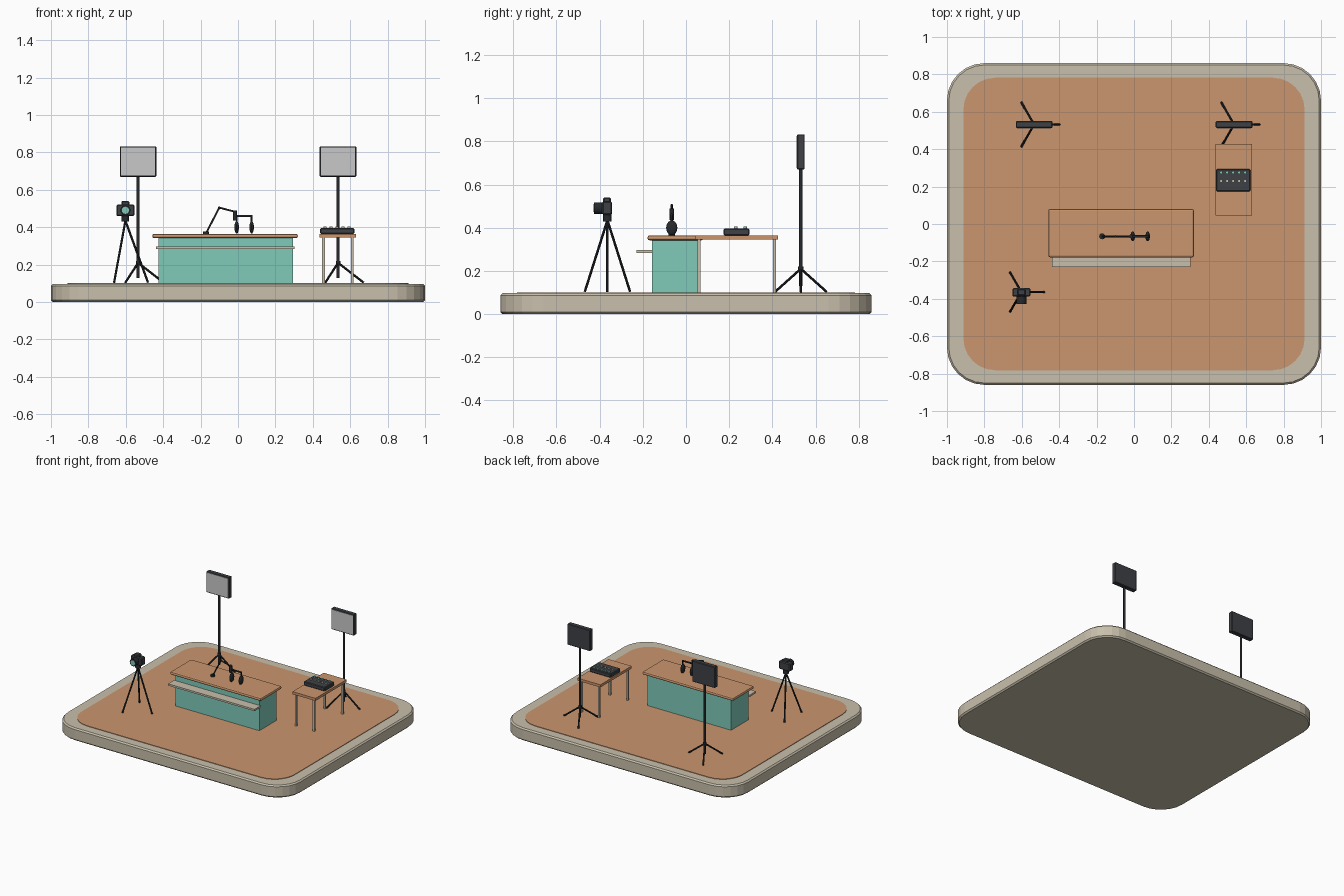
import bpy, bmesh, math
from mathutils import Vector

if "Cube" in bpy.data.objects:
    bpy.data.objects.remove(bpy.data.objects["Cube"])


def material(name, hexa):
    lin = lambda c: c / 12.92 if c <= 0.04045 else ((c + 0.055) / 1.055) ** 2.4
    m = bpy.data.materials.new(name)
    m.diffuse_color = [lin(int(hexa[i:i + 2], 16) / 255) for i in (0, 2, 4)] + [1]
    m.use_nodes = True
    m.node_tree.nodes["Principled BSDF"].inputs["Base Color"].default_value = m.diffuse_color
    return m


BEIGE = material("warm_beige", "C9C0AC")
WOOD = material("orange_wood", "CB966E")
TEAL = material("teal", "80CBBA")
DARK = material("dark_grey", "3E4145")
BLACK = material("near_black", "26292C")
PALE = material("light_panel_grey", "C9C9C9")


def finish(name, bm, mat, smooth=False):
    bmesh.ops.recalc_face_normals(bm, faces=bm.faces)
    me = bpy.data.meshes.new(name)
    bm.to_mesh(me)
    bm.free()
    me.materials.append(mat)
    ob = bpy.data.objects.new(name, me)
    bpy.context.collection.objects.link(ob)
    if smooth:
        bpy.ops.object.select_all(action='DESELECT')
        bpy.context.view_layer.objects.active = ob
        ob.select_set(True)
        bpy.ops.object.shade_smooth_by_angle(angle=math.radians(40))
    return ob


def box(name, x, y, z, mat, bevel=0, segs=1):
    """Box from (min, max) pairs on each axis."""
    bm = bmesh.new()
    bmesh.ops.create_cube(bm, size=1)
    for v in bm.verts:
        v.co = [(a + b) / 2 + c * (b - a) for (a, b), c in zip((x, y, z), v.co)]
    if bevel:
        bmesh.ops.bevel(bm, geom=bm.edges[:], offset=bevel, segments=segs,
                        profile=0.5, affect='EDGES')
    return finish(name, bm, mat)


def rod(name, a, b, r, mat, r2=None, sides=12):
    """Round bar between two points."""
    a, b = Vector(a), Vector(b)
    bm = bmesh.new()
    bmesh.ops.create_cone(bm, cap_ends=True, segments=sides, radius1=r,
                          radius2=r if r2 is None else r2, depth=(b - a).length)
    bm.transform((b - a).to_track_quat('Z', 'Y').to_matrix().to_4x4())
    bmesh.ops.translate(bm, verts=bm.verts, vec=(a + b) / 2)
    return finish(name, bm, mat, True)


def ball(name, c, size, mat):
    bm = bmesh.new()
    bmesh.ops.create_uvsphere(bm, u_segments=16, v_segments=10, radius=1)
    bmesh.ops.scale(bm, verts=bm.verts, vec=size)
    bmesh.ops.translate(bm, verts=bm.verts, vec=c)
    return finish(name, bm, mat, True)


def slab(name, hx, hy, r, z0, z1, mat, bevel=0):
    """Rounded rectangle plate."""
    bm = bmesh.new()
    pts, n = [], 6
    for k, (sx, sy) in enumerate(((1, 1), (-1, 1), (-1, -1), (1, -1))):
        for i in range(n + 1):
            t = math.pi / 2 * (k + i / n)
            pts.append((sx * (hx - r) + r * math.cos(t), sy * (hy - r) + r * math.sin(t), z0))
    f = bm.faces.new([bm.verts.new(p) for p in pts])
    new = bmesh.ops.extrude_face_region(bm, geom=[f])['geom']
    bmesh.ops.translate(bm, vec=(0, 0, z1 - z0),
                        verts=[g for g in new if isinstance(g, bmesh.types.BMVert)])
    if bevel:
        rim = [e for e in bm.edges if abs(e.verts[0].co.z - e.verts[1].co.z) < 1e-6]
        bmesh.ops.bevel(bm, geom=rim, offset=bevel, segments=1, affect='EDGES')
    return finish(name, bm, mat)


def tripod(name, x, y, top, reach, r):
    for i in range(3):
        t = i * math.tau / 3
        rod(f"{name}_leg_{i + 1}", (x, y, top),
            (x + reach * math.cos(t), y + reach * math.sin(t), 0.104), r, BLACK, sides=8)


# Platform and wooden floor
slab("platform", 1, 0.86, 0.2, 0, 0.097, BEIGE, 0.01)
slab("floor", 0.912, 0.782, 0.17, 0.094, 0.101, WOOD)

# Presenter desk
box("desk_body", (-0.425, 0.293), (-0.157, 0.055), (0.1, 0.345), TEAL)
box("desk_counter", (-0.458, 0.32), (-0.178, 0.08), (0.342, 0.365), WOOD, 0.009, 2)
box("desk_shelf", (-0.438, 0.303), (-0.23, -0.155), (0.283, 0.297), BEIGE)

# Boom microphone on the desk
MY = -0.066
rod("microphone_base", (-0.17, MY, 0.363), (-0.17, MY, 0.378), 0.016, BLACK)
rod("microphone_lower_arm", (-0.17, MY, 0.37), (-0.1, MY, 0.505), 0.005, BLACK)
ball("microphone_elbow", (-0.1, MY, 0.505), (0.006, 0.006, 0.006), BLACK)
rod("microphone_upper_arm", (-0.1, MY, 0.505), (-0.016, MY, 0.483), 0.005, BLACK)
rod("microphone", (-0.016, MY, 0.437), (-0.016, MY, 0.49), 0.011, BLACK)

# Headphones
for side, x in (("left", -0.007), ("right", 0.073)):
    ball(f"headphone_{side}_cup", (x, MY, 0.4), (0.012, 0.026, 0.034), BLACK)
    rod(f"headphone_{side}_stem", (x, MY, 0.41), (x, MY, 0.464), 0.005, BLACK)
rod("headphone_band", (-0.007, MY, 0.46), (0.077, MY, 0.46), 0.006, BLACK)

# Side table
box("table_top", (0.435, 0.632), (0.045, 0.427), (0.345, 0.365), WOOD)
for i, x in enumerate((0.457, 0.61)):
    for j, y in enumerate((0.06, 0.409)):
        box(f"table_leg_{i}_{j}", (x - 0.007, x + 0.007), (y - 0.007, y + 0.007),
            (0.1, 0.346), BEIGE)

# Mixing console with two rows of knobs
box("mixer_body", (0.439, 0.622), (0.174, 0.294), (0.365, 0.396), DARK, 0.005)
for row, y, mat in (("front", 0.23, BEIGE), ("back", 0.275, TEAL)):
    for i in range(5):
        x = 0.53 + (i - 2) * 0.032
        rod(f"mixer_{row}_knob_{i + 1}", (x, y, 0.392), (x, y, 0.405), 0.008, mat)

# Studio lights
for side, x in (("left", -0.534), ("right", 0.535)):
    y = 0.532
    box(f"{side}_light_panel", (x - 0.098, x + 0.098), (0.514, 0.55), (0.67, 0.833), DARK, 0.004)
    box(f"{side}_light_screen", (x - 0.091, x + 0.091), (0.511, 0.516), (0.677, 0.826), PALE)
    rod(f"{side}_light_pole", (x, y, 0.13), (x, y, 0.68), 0.008, BLACK)
    rod(f"{side}_light_collar", (x, y, 0.195), (x, y, 0.22), 0.012, BLACK)
    tripod(f"{side}_light", x, y, 0.21, 0.137, 0.006)

# Camera on its tripod
CX, CY = -0.602, -0.364
tripod("camera", CX, CY, 0.435, 0.121, 0.006)
rod("camera_tripod_head", (CX, CY, 0.43), (CX, CY, 0.465), 0.02, BLACK)
box("camera_body", (CX - 0.048, CX + 0.048), (-0.388, -0.342), (0.46, 0.522), DARK, 0.006)
box("camera_viewfinder", (CX - 0.022, CX + 0.022), (-0.384, -0.348), (0.515, 0.541), DARK, 0.006)
rod("camera_lens", (CX, -0.38, 0.491), (CX, -0.427, 0.491), 0.027, BLACK, sides=20)
rod("camera_lens_glass", (CX, -0.42, 0.491), (CX, -0.429, 0.491), 0.019, TEAL, sides=20)
